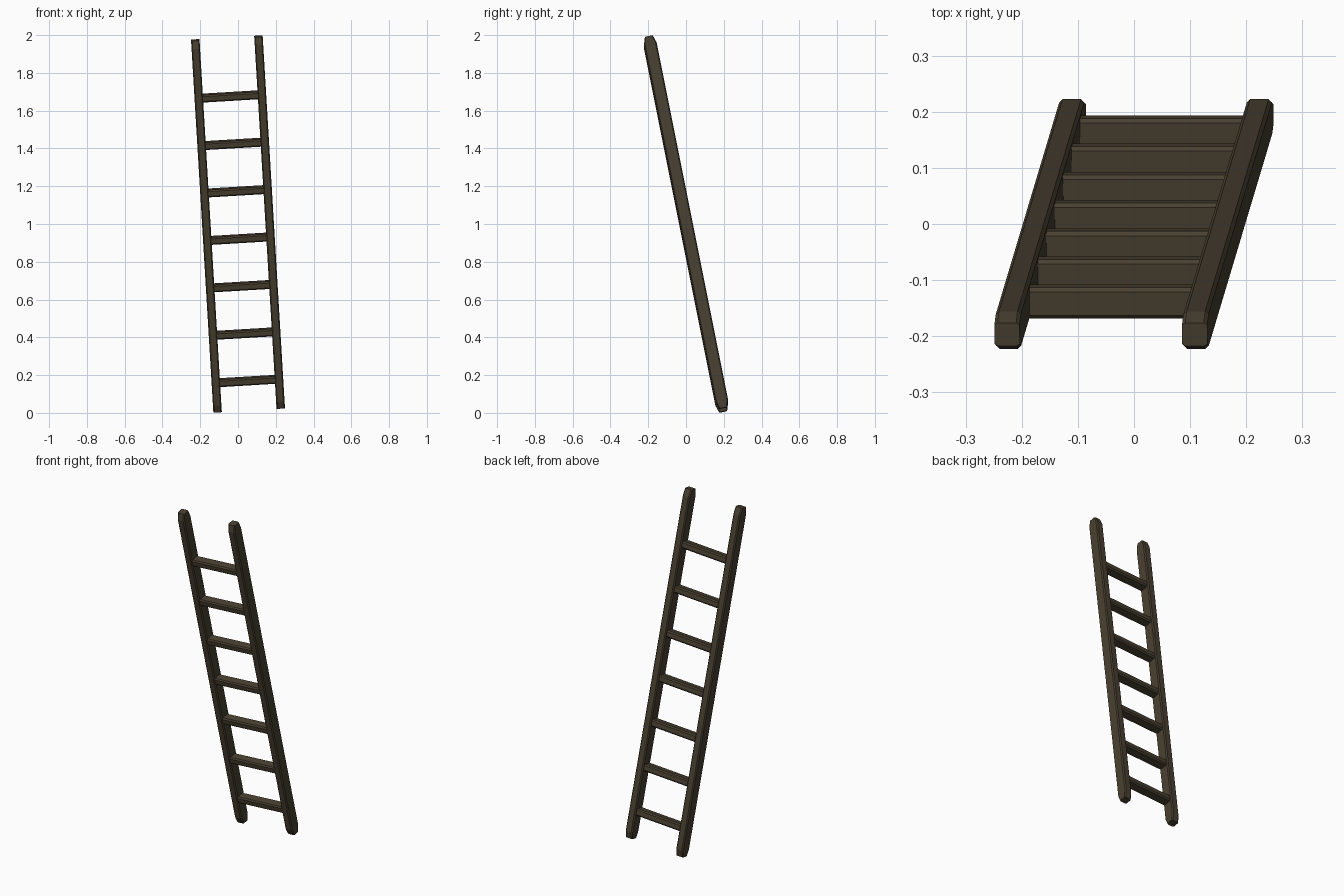
import bpy, bmesh, math
from mathutils import Matrix

if "Cube" in bpy.data.objects:
    bpy.data.objects.remove(bpy.data.objects["Cube"])

# Whole-ladder lean: tipped toward the front and slightly to the left
LEAN = (Matrix.Translation((0, 0, 1.0))
        @ Matrix.Rotation(math.radians(-3.43), 4, 'Y')
        @ Matrix.Rotation(math.radians(11.3), 4, 'X'))

wood = bpy.data.materials.new("dark weathered wood")
wood.diffuse_color = (0.065, 0.051, 0.030, 1)
wood.use_nodes = True
wood.node_tree.nodes["Principled BSDF"].inputs["Base Color"].default_value = wood.diffuse_color


def octagon(hw, hh, c):
    """Rectangle outline with clipped corners."""
    return [(hw, -hh + c), (hw, hh - c), (hw - c, hh), (-hw + c, hh),
            (-hw, hh - c), (-hw, -hh + c), (-hw + c, -hh), (hw - c, -hh)]


def loft(name, rings):
    """Join a series of rings of 3D points into a closed solid, then lean it."""
    bm = bmesh.new()
    loops = [[bm.verts.new(LEAN @ Matrix.Translation(p).translation) for p in r] for r in rings]
    n = len(loops[0])
    for a, b in zip(loops, loops[1:]):
        for i in range(n):
            j = (i + 1) % n
            bm.faces.new((a[i], a[j], b[j], b[i]))
    bm.faces.new(loops[0][::-1])
    bm.faces.new(loops[-1])
    bmesh.ops.recalc_face_normals(bm, faces=bm.faces)
    me = bpy.data.meshes.new(name)
    bm.to_mesh(me)
    bm.free()
    me.materials.append(wood)
    ob = bpy.data.objects.new(name, me)
    bpy.context.collection.objects.link(ob)


# Side rails with ends tapered front and back
HALF = 1.005
for side, sx in (("left", -1), ("right", 1)):
    rings = []
    for z, s in ((-HALF, 0.62), (-HALF + 0.04, 1), (HALF - 0.04, 1), (HALF, 0.62)):
        rings.append([(sx * 0.1675 + x, y * s, z) for x, y in octagon(0.0225, 0.034, 0.006)])
    loft(side + "_rail", rings)

# Seven evenly spaced rungs
for i in range(7):
    zc = -0.079 + (i - 3) * 0.2565
    loft(f"rung_{i + 1}", [[(x, y - 0.003, zc + z) for y, z in octagon(0.028, 0.02, 0.007)]
                           for x in (-0.155, 0.155)])
